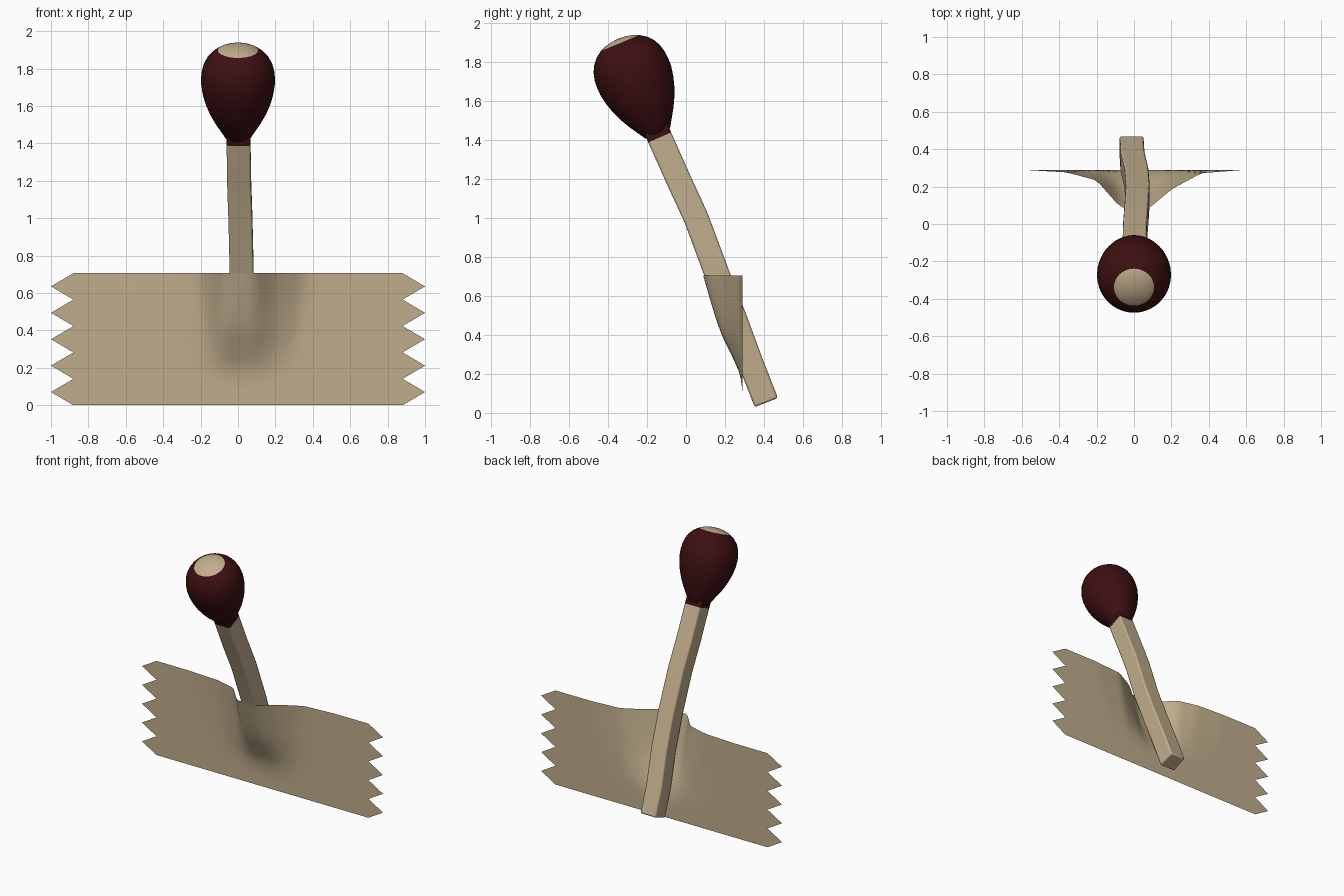
import bpy, bmesh, math
from mathutils import Vector

if "Cube" in bpy.data.objects:
    bpy.data.objects.remove(bpy.data.objects["Cube"])


def material(name, rgb):
    m = bpy.data.materials.new(name)
    m.diffuse_color = (*rgb, 1)
    m.use_nodes = True
    m.node_tree.nodes["Principled BSDF"].inputs["Base Color"].default_value = m.diffuse_color
    return m


BEIGE = material("warm beige", (0.53, 0.42, 0.265))
RED = material("dark red", (0.047, 0.005, 0.006))


def finish(name, bm, mats, angle=40):
    me = bpy.data.meshes.new(name)
    bm.to_mesh(me)
    bm.free()
    ob = bpy.data.objects.new(name, me)
    bpy.context.collection.objects.link(ob)
    for m in mats:
        me.materials.append(m)
    bpy.ops.object.select_all(action='DESELECT')
    ob.select_set(True)
    bpy.context.view_layer.objects.active = ob
    bpy.ops.object.shade_smooth_by_angle(angle=math.radians(angle))
    return ob


def lerp(table, v):
    if v <= table[0][0]:
        return table[0][1]
    for (a, p), (b, q) in zip(table, table[1:]):
        if v <= b:
            return p + (q - p) * (v - a) / (b - a)
    return table[-1][1]


# Match stick: square section swept along a slightly bent path, red at the top
path = [Vector(p) for p in (
    (-0.013, 0.412, 0.053), (-0.008, 0.335, 0.25), (0.012, 0.25, 0.48),
    (0.02, 0.16, 0.71), (0.013, 0.052, 1.0), (0.006, -0.04, 1.2),
    (0.003, -0.135, 1.413), (0.0, -0.172, 1.5))]
H = 0.064
bm = bmesh.new()
rings = []
for i, p in enumerate(path):
    t = path[min(i + 1, len(path) - 1)] - path[max(i - 1, 0)]
    t.x = 0
    t.normalize()
    side = Vector((1, 0, 0))
    n = side.cross(t)
    rings.append([bm.verts.new(p + side * a * H + n * b * H)
                  for a, b in ((-1, -1), (1, -1), (1, 1), (-1, 1))])
for k, (r, s) in enumerate(zip(rings, rings[1:])):
    for j in range(4):
        f = bm.faces.new((r[j], r[(j + 1) % 4], s[(j + 1) % 4], s[j]))
        f.material_index = 1 if k == len(path) - 2 else 0
bm.faces.new(rings[0])
bm.faces.new(rings[-1]).material_index = 1
bmesh.ops.recalc_face_normals(bm, faces=bm.faces)
stick = finish("match_stick", bm, [BEIGE, RED])
bev = stick.modifiers.new("soft edges", 'BEVEL')
bev.width, bev.segments, bev.limit_method = 0.01, 2, 'ANGLE'
bev.angle_limit = math.radians(40)

# Match head: egg profile turned about the tilted axis, bare round tip
base = Vector((0, -0.15, 1.445))
axis = Vector((0, -0.383, 0.924)).normalized()
u = Vector((1, 0, 0))
w = axis.cross(u)
profile = [(-0.03, 0.03), (-0.01, 0.07), (0.03, 0.095), (0.08, 0.126), (0.13, 0.152),
           (0.18, 0.172), (0.23, 0.187), (0.28, 0.196), (0.32, 0.198), (0.36, 0.195),
           (0.40, 0.185), (0.435, 0.168), (0.465, 0.142), (0.49, 0.107),
           (0.503, 0.075), (0.511, 0.04)]
SEG = 40
bm = bmesh.new()
rings = [[bm.verts.new(base + axis * t + (u * math.cos(a) + w * math.sin(a)) * r)
          for a in (2 * math.pi * j / SEG for j in range(SEG))] for t, r in profile]
for k, (r, s) in enumerate(zip(rings, rings[1:])):
    for j in range(SEG):
        f = bm.faces.new((r[j], r[(j + 1) % SEG], s[(j + 1) % SEG], s[j]))
        f.material_index = 1 if profile[k][0] >= 0.49 else 0
tip = bm.verts.new(base + axis * 0.514)
for j in range(SEG):
    bm.faces.new((rings[-1][j], rings[-1][(j + 1) % SEG], tip)).material_index = 1
bm.faces.new(rings[0][::-1])
bmesh.ops.recalc_face_normals(bm, faces=bm.faces)
finish("match_head", bm, [RED, BEIGE], 60)

# Tape: thin sheet with zigzag ends, bulging forward over the stick
TOP, ROWS, COLS = 0.706, 20, 56
depth = [(0.11, 0), (0.2, 0.012), (0.3, 0.058), (0.4, 0.108), (0.5, 0.142),
         (0.6, 0.172), (TOP, 0.202)]
spread = [(-0.6, 0), (-0.36, 0.07), (-0.2, 0.28), (-0.09, 0.9), (-0.06, 1),
          (0.085, 1), (0.2, 0.52), (0.36, 0.09), (0.6, 0)]


def bulge(x, z):
    s = 0.6 + 0.4 * z / TOP
    core = max(-0.07, min(0.085, x))
    return lerp(depth, z) * lerp(spread, core + (x - core) / s)


bm = bmesh.new()
grid = []
for i in range(ROWS + 1):
    z = TOP * i / ROWS
    tooth = 1 - abs((i / 2) % 2 - 1)
    end = 0.88 + 0.12 * tooth
    xs = [-end] + [-0.86 + 1.72 * j / COLS for j in range(COLS + 1)] + [end]
    grid.append([bm.verts.new((x, 0.29 - bulge(x, z), z)) for x in xs])
for r, s in zip(grid, grid[1:]):
    for j in range(len(r) - 1):
        bm.faces.new((r[j], r[j + 1], s[j + 1], s[j]))
inner = [v for v in bm.verts if not v.is_boundary]
for _ in range(2):
    bmesh.ops.smooth_vert(bm, verts=inner, factor=0.4, use_axis_y=True)
finish("tape_strip", bm, [BEIGE], 60)
